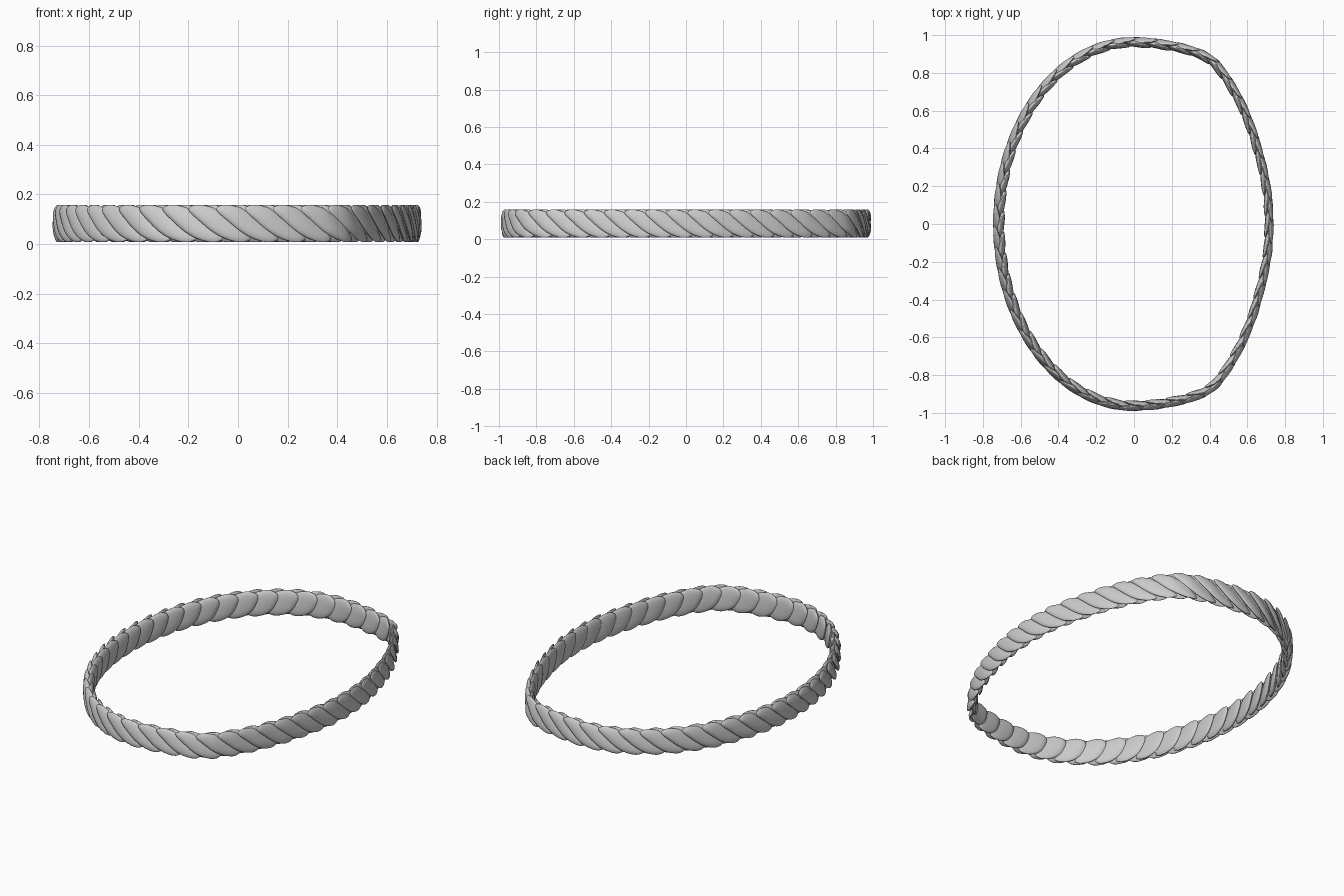
import bpy, bmesh, math
from mathutils import Vector

cube = bpy.data.objects.get("Cube")
if cube:
    bpy.data.objects.remove(cube, do_unlink=True)

silver = bpy.data.materials.new("silver_grey")
silver.use_nodes = True
silver.diffuse_color = (0.6, 0.6, 0.6, 1)
silver.node_tree.nodes["Principled BSDF"].inputs["Base Color"].default_value = (0.6, 0.6, 0.6, 1)

# Oval centre line: plain ellipse on one side, squarer shoulders on the other
HALF = [(0, .963), (.12, .955), (.25, .932), (.36, .897), (.43, .85), (.50, .755),
        (.57, .63), (.63, .48), (.68, .3), (.708, .15), (.716, 0)]
right = [Vector(p) for p in HALF]
right += [Vector((x, -y)) for x, y in HALF[-2::-1]]
left = [Vector((-.716 * math.sin(t), -.963 * math.cos(t)))
        for t in (math.pi * i / 40 for i in range(1, 40))]
path = right + left
lengths = [(path[(i + 1) % len(path)] - p).length for i, p in enumerate(path)]
TOTAL = sum(lengths)
COUNT, RINGS, SIDES = 48, 12, 14


def point_at(s):
    s %= TOTAL
    for i, d in enumerate(lengths):
        if s <= d:
            return path[i].lerp(path[(i + 1) % len(path)], s / d)
        s -= d
    return path[0]


def frame(s):
    p = point_at(s)
    t = (point_at(s + .03) - point_at(s - .03)).normalized()
    return p, Vector((-t.y, t.x))


def strand(bm, start, slant, half_width, offset, lean, dip):
    """Slanted lens-shaped strand, bent along the centre line."""
    rings = []
    for j in range(RINGS + 1):
        v = -math.cos(math.pi * j / RINGS)
        width = max(.03, 1 - abs(v) ** 3) ** .5
        ring = []
        for i in range(SIDES):
            a = 2 * math.pi * i / SIDES
            across = math.cos(a) * width
            p, n = frame(start + slant * v + half_width * across)
            thick = .024 - .004 * p.x
            out = thick * (offset + .6 * math.sin(a) * width + lean * across)
            z = .083 + .075 * v + dip * across * (1 - v * v)
            ring.append(bm.verts.new((p.x + n.x * out, p.y + n.y * out, z)))
        rings.append(ring)
    for lo, hi in zip(rings, rings[1:]):
        for i in range(SIDES):
            m = (i + 1) % SIDES
            bm.faces.new((lo[i], lo[m], hi[m], hi[i]))
    bm.faces.new(rings[0][::-1])
    bm.faces.new(rings[-1])


def band(name, **shape):
    bm = bmesh.new()
    for k in range(COUNT):
        strand(bm, TOTAL * k / COUNT, **shape)
    bmesh.ops.recalc_face_normals(bm, faces=bm.faces)
    mesh = bpy.data.meshes.new(name)
    bm.to_mesh(mesh)
    bm.free()
    mesh.materials.append(silver)
    obj = bpy.data.objects.new(name, mesh)
    bpy.context.collection.objects.link(obj)
    bpy.ops.object.select_all(action="DESELECT")
    bpy.context.view_layer.objects.active = obj
    obj.select_set(True)
    bpy.ops.object.shade_smooth_by_angle(angle=math.radians(50))


# Long slanted strands outside, steeper overlapping strands inside
band("outer_strands", slant=.085, half_width=.08, offset=.35, lean=.55, dip=.012)
band("inner_strands", slant=.035, half_width=.08, offset=-.35, lean=-.55, dip=0)
